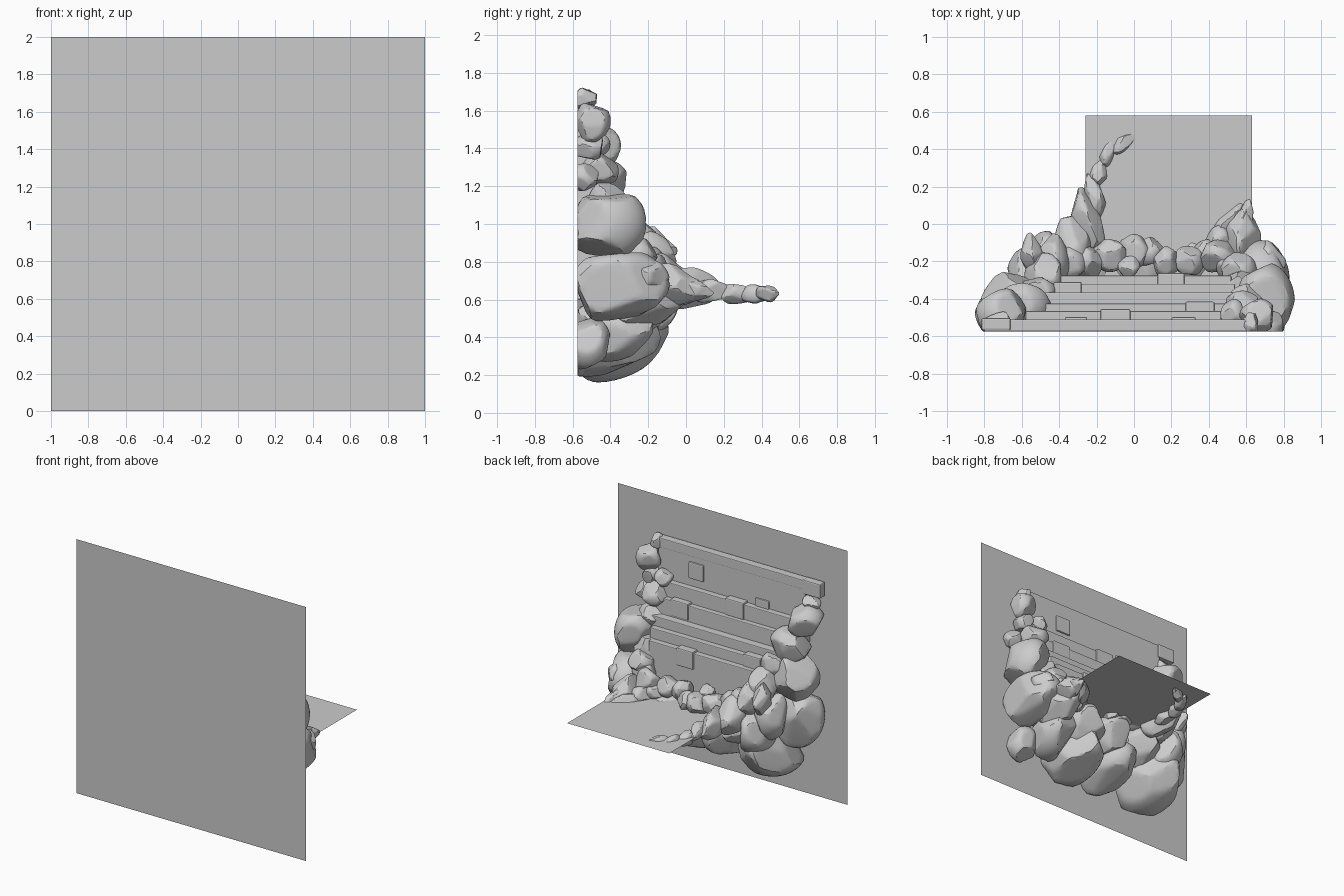
import bpy, bmesh, random
from math import radians
from mathutils import Vector, Euler

random.seed(11)
BACK = -0.575


def add_mesh(name, bm):
    me = bpy.data.meshes.new(name)
    bm.to_mesh(me)
    bm.free()
    ob = bpy.data.objects.new(name, me)
    bpy.context.collection.objects.link(ob)
    return ob


def plane(name, corners):
    bm = bmesh.new()
    bm.faces.new([bm.verts.new(c) for c in corners])
    return add_mesh(name, bm)


def box(name, x0, x1, y0, y1, z0, z1, bevel=0.006):
    bm = bmesh.new()
    bmesh.ops.create_cube(bm, size=1)
    for v in bm.verts:
        v.co = Vector(((x0 + x1) / 2 + v.co.x * (x1 - x0),
                       (y0 + y1) / 2 + v.co.y * (y1 - y0),
                       (z0 + z1) / 2 + v.co.z * (z1 - z0)))
    ob = add_mesh(name, bm)
    m = ob.modifiers.new("bevel", 'BEVEL')
    m.width, m.segments = bevel, 2
    return ob


def rock(name, loc, size, yaw=0, pitch=0, taper=0.0):
    """Ellipsoid chiselled by random planes, cut flush with the back wall."""
    bm = bmesh.new()
    bmesh.ops.create_icosphere(bm, subdivisions=4, radius=1)
    for _ in range(16):
        n = Vector([random.gauss(0, 1) for _ in range(3)]).normalized()
        d = random.uniform(0.7, 0.88)
        for v in bm.verts:
            over = v.co.dot(n) - d
            if over > 0:
                v.co -= n * over * 0.93
    rot = Euler((radians(pitch), random.uniform(-.2, .2), radians(yaw))).to_matrix()
    for v in bm.verts:
        p = v.co * 1.14
        k = 1 - taper * p.y
        p = rot @ Vector((p.x * size[0] * k, p.y * size[1], p.z * size[2] * k))
        v.co = p + Vector(loc)
        v.co.y = max(v.co.y, BACK)
    ob = add_mesh(name, bm)
    rocks.append(ob)
    return ob


rocks = []

# Back wall and pond surface
plane("back_wall", [(-1, -.58, 0), (1, -.58, 0), (1, -.58, 2), (-1, -.58, 2)])
plane("pond_water", [(-.26, -.31, .65), (.63, -.31, .65), (.63, .58, .65), (-.26, .58, .65)])

# Cascade steps: x0, x1, front y, z0, z1
for i, (x0, x1, y, z0, z1) in enumerate([
        (-.80, .65, -.51, 1.63, 1.705), (-.68, .60, -.511, 1.2, 1.66),
        (-.58, .60, -.465, .6, 1.40), (-.56, .58, -.425, .6, 1.285),
        (-.54, .56, -.365, .6, 1.16), (-.52, .54, -.32, .6, 1.085),
        (-.45, .52, -.275, .6, 1.005)]):
    box(f"cascade_step_{i}", x0, x1, BACK, y, z0, z1)

# Raised stone tiles on the steps: x0, x1, front y, z0, z1
for i, (x0, x1, y, z0, z1) in enumerate([
        (-.815, -.66, -.503, 1.60, 1.712),
        (.20, .33, -.498, 1.46, 1.59), (-.37, -.25, -.498, 1.34, 1.46),
        (-.18, -.02, -.455, 1.28, 1.415), (.275, .43, -.415, 1.17, 1.30),
        (-.43, -.28, -.31, .96, 1.10), (.125, .27, -.263, .88, 1.02)]):
    box(f"stone_tile_{i}", x0, x1, y - .065, y, z0, z1, .008)

# Rock column on the +x side
for l, s in [((.62, -.54, 1.665), (.05, .07, .05)), ((.665, -.5, 1.54), (.09, .09, .1)),
             ((.53, -.49, 1.42), (.06, .08, .06)), ((.65, -.52, 1.41), (.06, .09, .07)),
             ((.58, -.47, 1.28), (.1, .1, .09)), ((.73, -.54, 1.24), (.06, .08, .07)),
             ((.60, -.43, 1.13), (.09, .1, .08)), ((.70, -.42, 1.0), (.14, .19, .18)),
             ((.56, -.36, .92), (.1, .12, .1)), ((.68, -.36, .67), (.17, .24, .18)),
             ((.56, -.27, .82), (.09, .11, .1)), ((.65, -.52, .37), (.11, .11, .13))]:
    rock("right_column_rock", l, s)

# Rock column on the -x side
for l, s in [((-.72, -.53, 1.54), (.07, .06, .045)), ((-.70, -.48, 1.41), (.13, .12, .11)),
             ((-.60, -.44, 1.20), (.14, .13, .13)), ((-.66, -.43, .97), (.14, .17, .18)),
             ((-.66, -.45, .66), (.17, .17, .21)), ((-.52, -.38, 1.05), (.1, .1, .1)),
             ((-.48, -.29, .93), (.1, .12, .12)), ((-.56, -.27, .70), (.11, .13, .16))]:
    rock("left_column_rock", l, s)

# Large boulders forming the underside
for l, s in [((-.46, -.4, .38), (.21, .28, .18)), ((-.1, -.42, .37), (.16, .25, .15)),
             ((.25, -.42, .35), (.18, .26, .15)), ((.48, -.38, .46), (.15, .22, .16)),
             ((-.28, -.28, .55), (.14, .2, .15)), ((.02, -.27, .54), (.14, .18, .14)),
             ((.28, -.26, .54), (.15, .18, .13)), ((.55, -.2, .58), (.12, .18, .11)),
             ((-.46, -.24, .58), (.13, .18, .16))]:
    rock("base_boulder", l, s, pitch=18)

# Pond rim, back shore
for x, y, z, r in [(-.36, -.22, .78, .1), (-.25, -.2, .74, .09), (-.13, -.16, .72, .085),
                   (-.03, -.23, .76, .055), (0, -.15, .69, .085), (.09, -.15, .68, .075),
                   (.17, -.2, .73, .075), (.29, -.2, .73, .075), (.38, -.16, .68, .07),
                   (.45, -.17, .74, .09), (.53, -.24, .79, .08)]:
    rock("shore_rock", (x, y, z), (r, r, r))

# Pointed rocks leaning out along the pond: location, size, yaw
for l, s, yaw in [((-.54, -.17, .86), (.065, .11, .11), 8), ((-.44, -.18, .83), (.085, .12, .12), -5),
                  ((-.33, -.1, .69), (.09, .16, .13), 5), ((-.25, .03, .66), (.08, .16, .10), 14),
                  ((-.21, .15, .65), (.05, .12, .06), 12), ((-.185, .28, .63), (.04, .09, .05), -12),
                  ((-.14, .385, .625), (.035, .09, .045), -22), ((-.05, .44, .63), (.035, .08, .045), -50),
                  ((.58, -.06, .67), (.09, .13, .1), -10), ((.59, .03, .65), (.045, .11, .06), -12),
                  ((.51, .01, .64), (.045, .11, .06), -35), ((.46, -.09, .65), (.07, .1, .08), -15),
                  ((.72, -.2, .72), (.08, .1, .1), 10)]:
    rock("pointed_rock", l, s, yaw, -3, .3)

# Smooth shading that keeps the chiselled edges
for o in rocks:
    o.select_set(True)
bpy.context.view_layer.objects.active = rocks[0]
bpy.ops.object.shade_smooth_by_angle(angle=radians(25))
